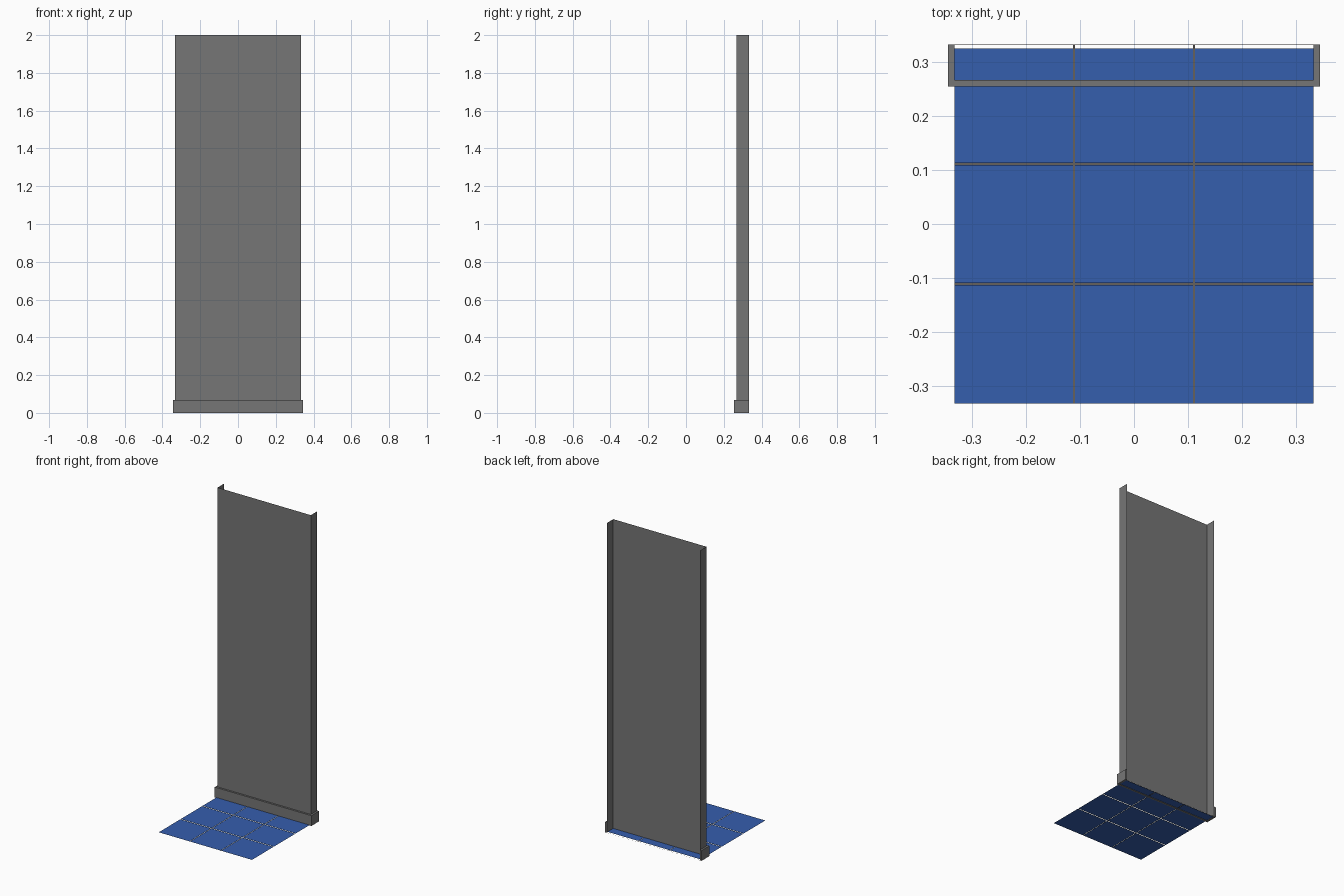
import bpy
import bmesh

cube = bpy.data.objects.get("Cube")
if cube:
    bpy.data.objects.remove(cube, do_unlink=True)


def material(name, color):
    m = bpy.data.materials.new(name)
    m.use_nodes = True
    m.diffuse_color = color
    m.node_tree.nodes["Principled BSDF"].inputs["Base Color"].default_value = color
    return m


GREY = material("wall grey", (0.18, 0.18, 0.18, 1))
BLUE = material("tile blue", (0.036, 0.112, 0.42, 1))
GROUT = material("grout grey", (0.13, 0.12, 0.11, 1))

HALF = 0.333      # half width of floor and wall
WALL_Y = 0.267    # front plane of the wall
TRIM = 0.012      # skirting thickness
TRIM_H = 0.067
TILE_Z = 0.003


def finish(name, bm, mat):
    mesh = bpy.data.meshes.new(name)
    bm.to_mesh(mesh)
    bm.free()
    mesh.materials.append(mat)
    obj = bpy.data.objects.new(name, mesh)
    bpy.context.collection.objects.link(obj)
    return obj


def raise_path(bm, path, z0, z1):
    """Vertical sheet standing on an open path."""
    low = [bm.verts.new((x, y, z0)) for x, y in path]
    high = [bm.verts.new((x, y, z1)) for x, y in path]
    for i in range(len(path) - 1):
        bm.faces.new((low[i], low[i + 1], high[i + 1], high[i]))


def plate(bm, x0, x1, y0, y1, z):
    bm.faces.new([bm.verts.new(p) for p in
                  ((x0, y0, z), (x1, y0, z), (x1, y1, z), (x0, y1, z))])


def u_path(grow):
    x, y = HALF + grow, WALL_Y - grow
    return [(-x, HALF), (-x, y), (x, y), (x, HALF)]


# Wall: thin sheet with side returns bent backwards
bm = bmesh.new()
raise_path(bm, u_path(0), 0, 2)
finish("wall_panel", bm, GREY)

# Skirting: solid U-shaped trim wrapped around the foot of the wall
bm = bmesh.new()
outer, inner = u_path(TRIM), u_path(0)
for i in range(3):
    quad = (outer[i], outer[i + 1], inner[i + 1], inner[i])
    bm.faces.new([bm.verts.new((x, y, 0)) for x, y in quad])
bmesh.ops.remove_doubles(bm, verts=bm.verts, dist=0.0001)
ext = bmesh.ops.extrude_face_region(bm, geom=bm.faces[:], use_keep_orig=True)
bmesh.ops.translate(bm, vec=(0, 0, TRIM_H),
                    verts=[v for v in ext["geom"] if isinstance(v, bmesh.types.BMVert)])
bmesh.ops.recalc_face_normals(bm, faces=bm.faces)
finish("skirting", bm, GREY)

# Floor: three by three tiles separated by narrow joints
pitch, gap = 2 * HALF / 3, 0.004
bm = bmesh.new()
for row in range(3):
    for col in range(3):
        x0 = -HALF + col * pitch + (gap / 2 if col else 0)
        x1 = -HALF + (col + 1) * pitch - (gap / 2 if col < 2 else 0)
        y0 = -HALF + row * pitch + (gap / 2 if row else 0)
        y1 = -HALF + (row + 1) * pitch - (gap / 2 if row < 2 else 2 * gap)
        plate(bm, x0, x1, y0, y1, TILE_Z)
finish("floor_tiles", bm, BLUE)

# Joints between the tiles, and the thin strip closing the back edge
bm = bmesh.new()
for s in (-1, 1):
    c = s * pitch / 2
    plate(bm, c - gap / 2, c + gap / 2, -HALF, HALF, TILE_Z / 2)
    plate(bm, -HALF, HALF, c - gap / 2, c + gap / 2, 0)
plate(bm, -HALF, HALF, HALF - 0.001, HALF, 0)
finish("tile_joints", bm, GROUT)
